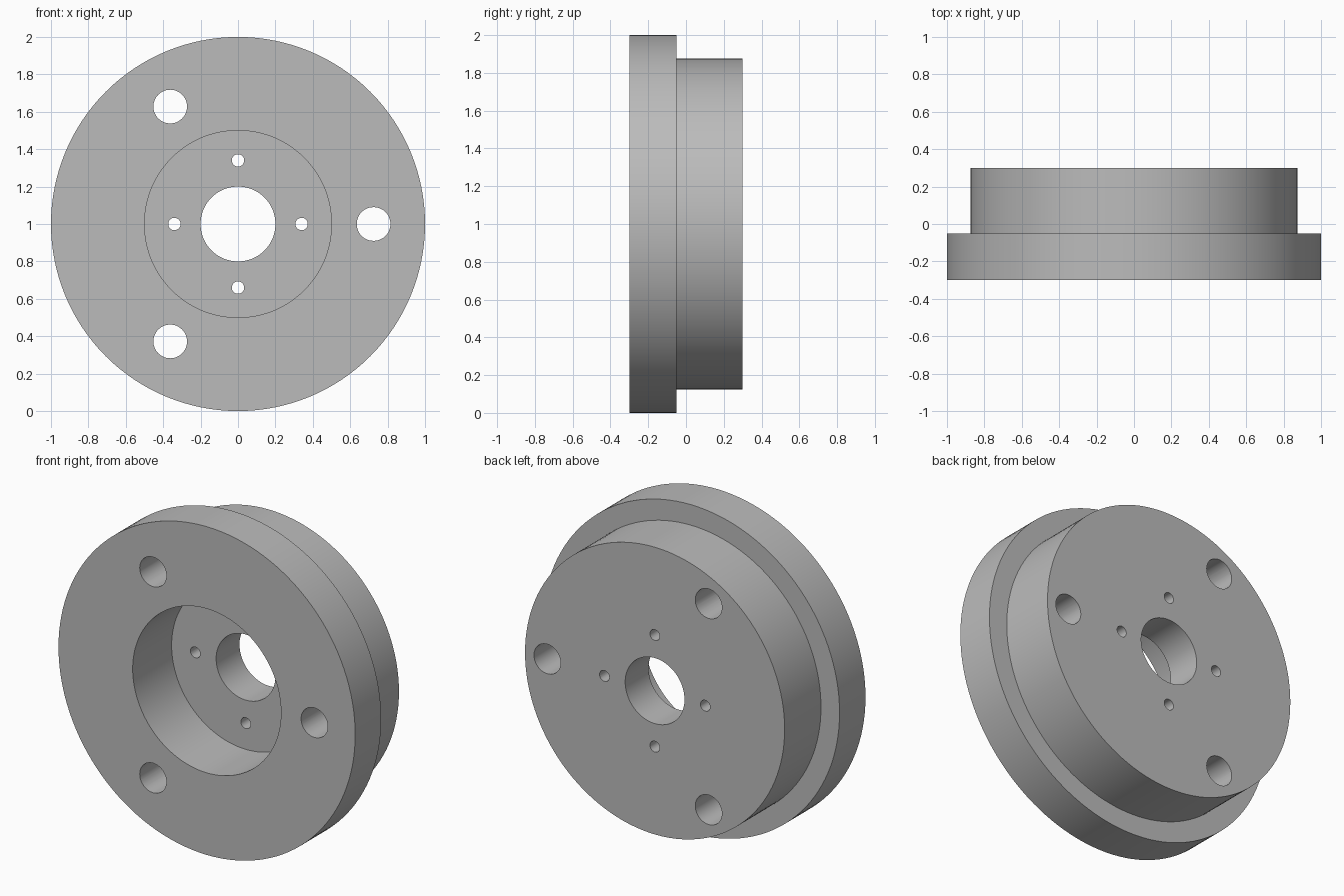
import bpy
import bmesh
from math import cos, sin, tau
from mathutils import Matrix

if "Cube" in bpy.data.objects:
    bpy.data.objects.remove(bpy.data.objects["Cube"], do_unlink=True)

FRONT, STEP, FLOOR, BACK = -0.30, -0.05, 0.075, 0.30
CENTRE_Z = 1.0

grey = bpy.data.materials.new("plain grey")
grey.use_nodes = True
colour = (0.5, 0.5, 0.5, 1)
grey.diffuse_color = colour
grey.node_tree.nodes["Principled BSDF"].inputs["Base Color"].default_value = colour


def add_object(name, bm):
    bmesh.ops.recalc_face_normals(bm, faces=bm.faces)
    mesh = bpy.data.meshes.new(name)
    bm.to_mesh(mesh)
    bm.free()
    mesh.materials.append(grey)
    obj = bpy.data.objects.new(name, mesh)
    bpy.context.collection.objects.link(obj)
    return obj


def lathe(name, profile, steps=128):
    """Revolve a closed (radius, y) profile around the y axis."""
    bm = bmesh.new()
    rings = [[bm.verts.new((r * cos(tau * i / steps), y, CENTRE_Z + r * sin(tau * i / steps)))
              for i in range(steps)] for r, y in profile]
    for a, b in zip(rings, rings[1:] + rings[:1]):
        for i in range(steps):
            j = (i + 1) % steps
            bm.faces.new((a[i], a[j], b[j], b[i]))
    return add_object(name, bm)


def hole_ring(bm, count, distance, radius, sides):
    """Evenly spaced drills running front to back."""
    for i in range(count):
        a = tau * i / count
        place = Matrix.Translation((distance * cos(a), 0, CENTRE_Z + distance * sin(a)))
        bmesh.ops.create_cone(bm, cap_ends=True, segments=sides, radius1=radius, radius2=radius,
                              depth=1, matrix=place @ Matrix.Rotation(tau / 4, 4, "X"))


# Stepped hub with a front recess and a central bore
hub = lathe("stepped_hub", [
    (0.5, FRONT), (1.0, FRONT), (1.0, STEP), (0.875, STEP), (0.875, BACK),
    (0.2, BACK), (0.2, FLOOR), (0.5, FLOOR)])

# Three bolt holes through the flange and four pin holes through the web
bm = bmesh.new()
hole_ring(bm, 3, 0.725, 0.09, 48)
hole_ring(bm, 4, 0.34, 0.033, 32)
drills = add_object("hole_cutters", bm)
drills.hide_render = True

cut = hub.modifiers.new("holes", "BOOLEAN")
cut.operation = "DIFFERENCE"
cut.solver = "EXACT"
cut.object = drills

# Apply the cut, then smooth the curved walls while keeping rims sharp
bpy.ops.object.select_all(action="DESELECT")
hub.select_set(True)
bpy.context.view_layer.objects.active = hub
bpy.ops.object.modifier_apply(modifier=cut.name)
bpy.data.objects.remove(drills, do_unlink=True)
bpy.ops.object.shade_smooth_by_angle(angle=0.6)
